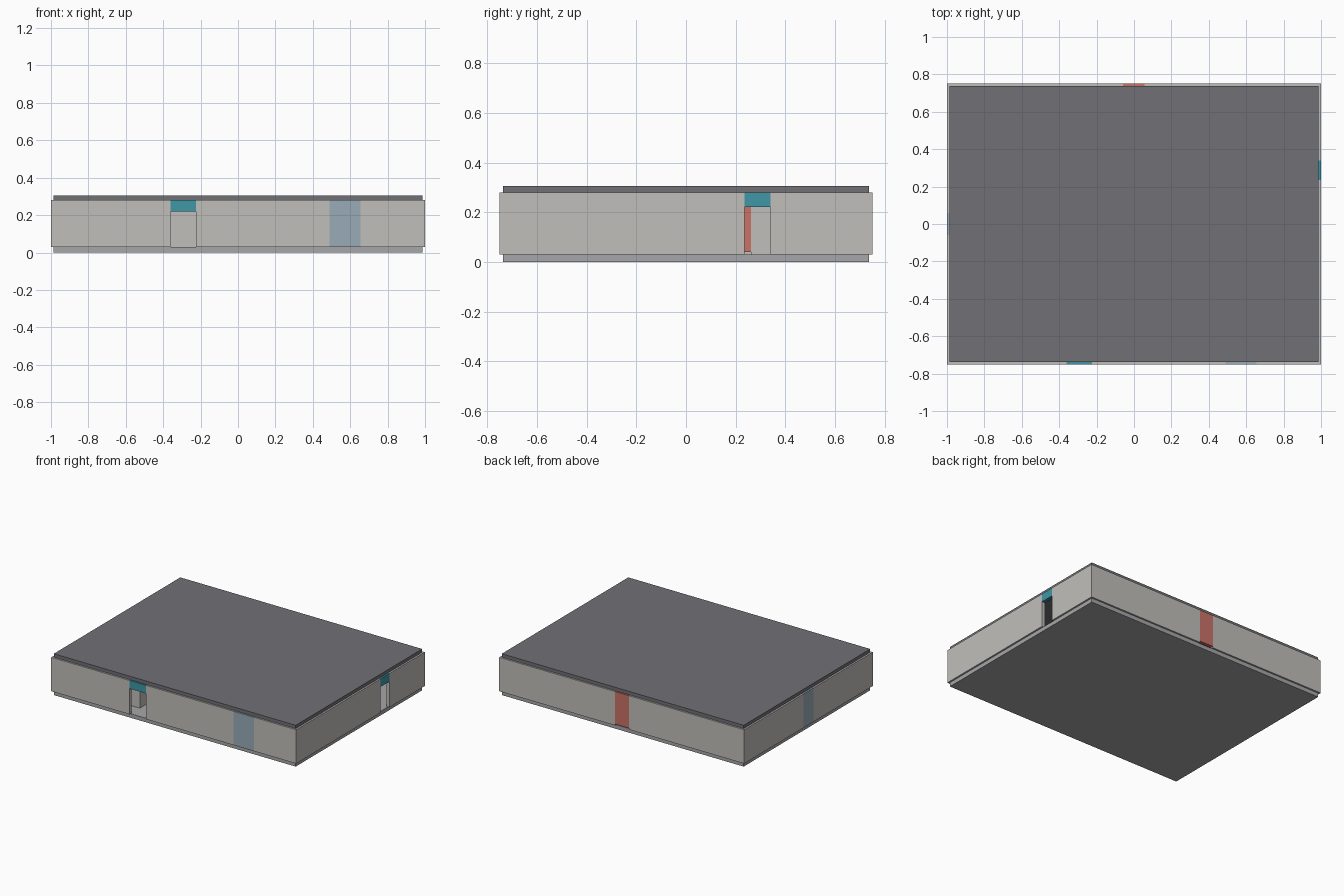
import bpy

if "Cube" in bpy.data.objects:
    bpy.data.objects.remove(bpy.data.objects["Cube"])

Z0, Z1, T = 0.03, 0.28, 0.025      # wall bottom, wall top, wall thickness
HX, HY = 1 - T / 2, 0.75 - T / 2   # wall centre lines


def material(name, *rgb):
    m = bpy.data.materials.new(name)
    m.diffuse_color = (*rgb, 1)
    m.use_nodes = True
    m.node_tree.nodes["Principled BSDF"].inputs["Base Color"].default_value = m.diffuse_color
    return m


WALL = material("plaster", 0.53, 0.52, 0.49)
FLOOR = material("floor_grey", 0.39, 0.38, 0.40)
ROOF = material("roof_grey", 0.165, 0.16, 0.18)
TEAL = material("teal", 0.05, 0.31, 0.38)
RED = material("red", 0.58, 0.17, 0.14)
BLUE = material("window_blue", 0.32, 0.41, 0.47)


def box(name, x, y, z, mat):
    """Box from (min, max) pairs."""
    bpy.ops.mesh.primitive_cube_add(size=1)
    o = bpy.context.object
    o.name = name
    o.location = [(a + b) / 2 for a, b in (x, y, z)]
    o.scale = [b - a for a, b in (x, y, z)]
    bpy.ops.object.transform_apply(location=True, rotation=False, scale=True)
    o.data.materials.append(mat)
    return o


# filling of each kind of opening: material, bottom, top
FILL = {"lintel": (TEAL, 0.22, Z1), "door": (RED, 0.04, Z1), "window": (BLUE, Z0, Z1)}


def wall(name, axis, pos, start, end, openings=()):
    """Straight wall along an axis, broken by (kind, from, to) openings."""
    across = (pos - T / 2, pos + T / 2)

    def piece(part, a, b, z, mat):
        if axis == "x":
            box(part, (a, b), across, z, mat)
        else:
            box(part, across, (a, b), z, mat)

    at = start
    for kind, a, b in openings:
        piece(name, at, a, (Z0, Z1), WALL)
        mat, lo, hi = FILL[kind]
        piece(name + "_" + kind, a, b, (lo, hi), mat)
        at = b
    piece(name, at, end, (Z0, Z1), WALL)


# slabs
box("floor", (-HX, HX), (-HY, HY), (0, Z0), FLOOR)
box("roof", (-HX, HX), (-HY, HY), (Z1, 0.305), ROOF)

# outer walls
wall("front_wall", "x", -HY, -1, 1, [("lintel", -0.36, -0.225), ("window", 0.49, 0.655)])
wall("back_wall", "x", HY, -1, 1, [("door", -0.06, 0.055)])
inner = 0.75 - T
wall("right_wall", "y", HX, -inner, inner, [("lintel", 0.235, 0.34)])
wall("left_wall", "y", -HX, -inner, inner, [("window", -0.06, 0.06)])

# inner partitions
wall("room_front_wall", "x", -0.63 + T / 2, -1 + T, -0.36)
wall("room_side_wall", "y", -0.36 - T / 2, -0.63 + T, -0.1)
wall("middle_partition", "y", 0.3, -0.1, inner, [("door", 0.145, 0.262)])
